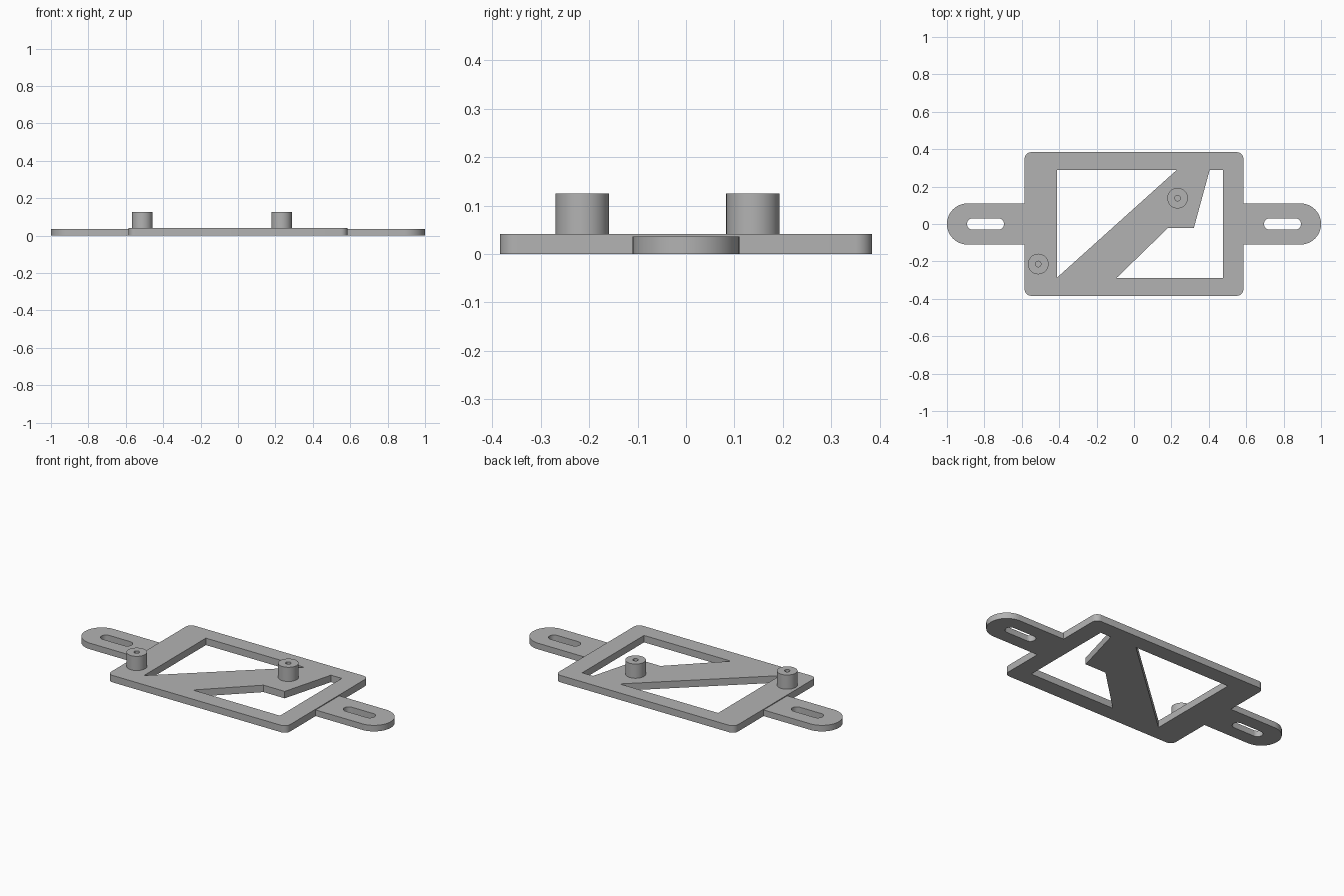
import bpy, bmesh
from math import sin, cos, pi, radians

old = bpy.data.objects.get("Cube")
if old:
    bpy.data.objects.remove(old, do_unlink=True)

grey = bpy.data.materials.new("plain grey")
grey.use_nodes = True
colour = (0.45, 0.45, 0.45, 1)
grey.diffuse_color = colour
grey.node_tree.nodes["Principled BSDF"].inputs["Base Color"].default_value = colour


def arc(x, y, r, start, end, steps=16):
    angles = [radians(start + (end - start) * i / steps) for i in range(steps + 1)]
    return [(x + r * cos(a), y + r * sin(a)) for a in angles]


def circle(x, y, r, steps=48):
    return arc(x, y, r, 0, 360, steps)[:-1]


def rounded_box(hx, hy, r):
    corners = [(1, 1), (-1, 1), (-1, -1), (1, -1)]
    return [p for i, (sx, sy) in enumerate(corners)
            for p in arc(sx * (hx - r), sy * (hy - r), r, 90 * i, 90 * i + 90, 8)]


def slab(name, outlines, bottom, top):
    """Flat outline with holes, extruded between two heights."""
    curve = bpy.data.curves.new(name + " outline", 'CURVE')
    curve.dimensions = '2D'
    curve.fill_mode = 'BOTH'
    curve.extrude = (top - bottom) / 2
    for points in outlines:
        spline = curve.splines.new('POLY')
        spline.points.add(len(points) - 1)
        for point, (x, y) in zip(spline.points, points):
            point.co = (x, y, 0, 1)
        spline.use_cyclic_u = True
    helper = bpy.data.objects.new(name + " helper", curve)
    bpy.context.collection.objects.link(helper)
    bpy.context.view_layer.update()
    graph = bpy.context.evaluated_depsgraph_get()
    mesh = bpy.data.meshes.new_from_object(helper.evaluated_get(graph))
    bpy.data.objects.remove(helper, do_unlink=True)

    # Weld caps to walls and lift to the right height
    bm = bmesh.new()
    bm.from_mesh(mesh)
    bmesh.ops.remove_doubles(bm, verts=bm.verts, dist=0.0001)
    bmesh.ops.translate(bm, verts=bm.verts, vec=(0, 0, (top + bottom) / 2))
    bmesh.ops.recalc_face_normals(bm, faces=bm.faces)
    bm.to_mesh(mesh)
    bm.free()
    mesh.materials.clear()
    mesh.materials.append(grey)
    obj = bpy.data.objects.new(name, mesh)
    bpy.context.collection.objects.link(obj)
    bpy.ops.object.select_all(action='DESELECT')
    obj.select_set(True)
    bpy.context.view_layer.objects.active = obj
    bpy.ops.object.shade_smooth_by_angle(angle=radians(30))
    return obj


# Frame with two openings that leave a diagonal brace
HX, HY, FRAME_TOP = 0.585, 0.384, 0.041
back, front = 0.29, -0.288
left_opening = [(-0.413, back), (-0.413, front), (0.23, back)]
right_opening = [(0.405, back), (0.476, back), (0.476, front),
                 (-0.093, front), (0.182, -0.021), (0.32, -0.021)]
slab("frame_plate", [rounded_box(HX, HY, 0.035), left_opening, right_opening],
     0, FRAME_TOP)

# Slotted mounting tabs on both ends
for name, side in (("left_tab", 1), ("right_tab", -1)):
    outer = [(HX, -0.11)] + arc(0.89, 0, 0.11, -90, 90, 32) + [(HX, 0.11)]
    slot = arc(0.863, 0, 0.03, -90, 90) + arc(0.725, 0, 0.03, 90, 270)
    slab(name, [[(side * x, y) for x, y in loop] for loop in (outer, slot)], 0, 0.036)

# Standoff posts with a blind screw hole
for name, x, y in (("back_post", 0.233, 0.138), ("front_post", -0.512, -0.214)):
    slab(name, [circle(x, y, 0.055), circle(x, y, 0.015, 24)], FRAME_TOP, 0.125)
